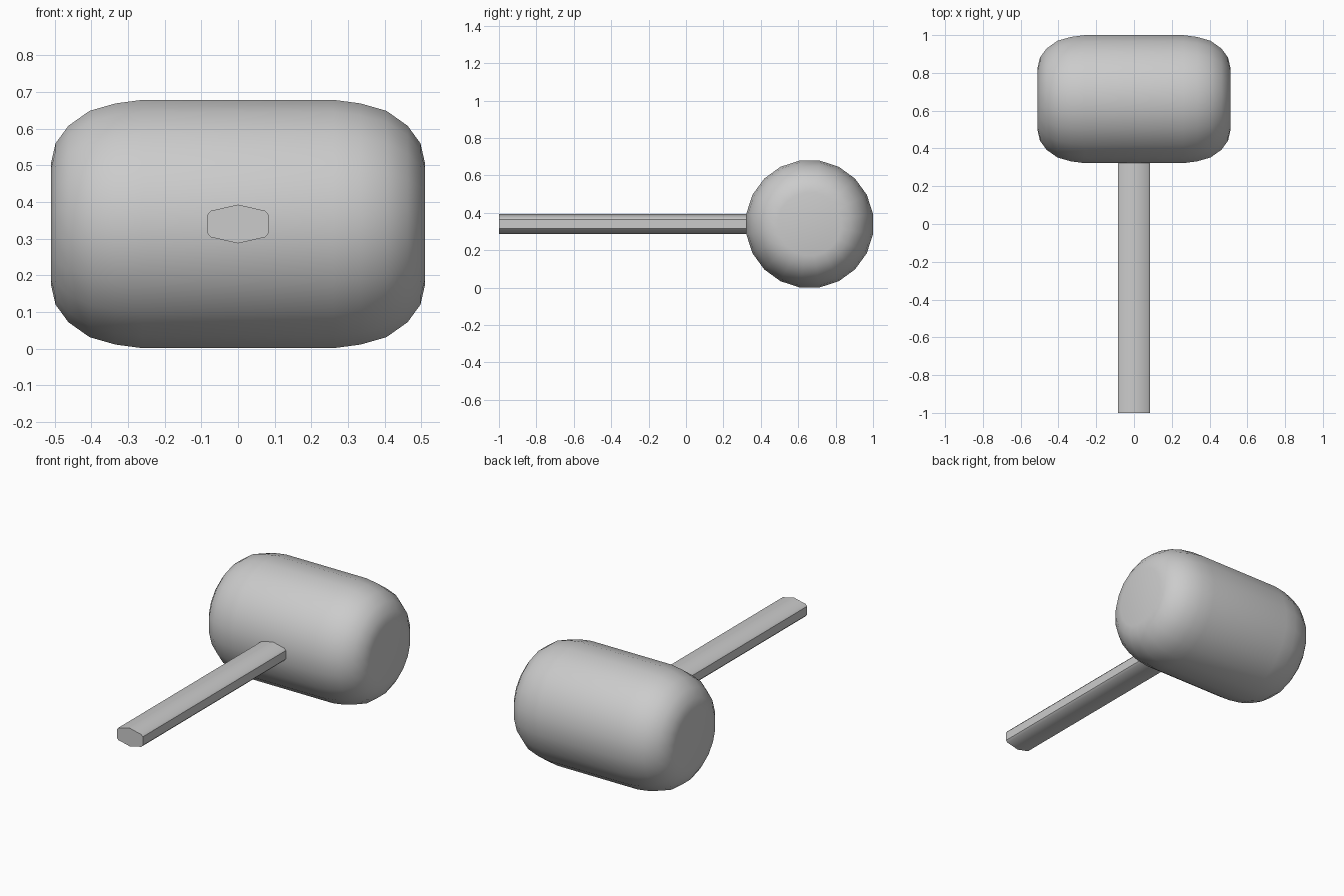
import bpy, bmesh, math
from mathutils import Vector

if "Cube" in bpy.data.objects:
    bpy.data.objects.remove(bpy.data.objects["Cube"])

CY, CZ = 0.661, 0.34   # centre of the head


def finish(name, bm, angle):
    bmesh.ops.recalc_face_normals(bm, faces=bm.faces)
    mesh = bpy.data.meshes.new(name)
    bm.to_mesh(mesh)
    bm.free()
    ob = bpy.data.objects.new(name, mesh)
    bpy.context.collection.objects.link(ob)
    bpy.ops.object.select_all(action='DESELECT')
    ob.select_set(True)
    bpy.context.view_layer.objects.active = ob
    bpy.ops.object.shade_smooth_by_angle(angle=math.radians(angle))
    return ob


def loft(bm, rings):
    # skin a list of closed rings, returning the rows of vertices
    rows = [[bm.verts.new(p) for p in ring] for ring in rings]
    for a, b in zip(rows, rows[1:]):
        n = len(a)
        for i in range(n):
            j = (i + 1) % n
            bm.faces.new((a[i], a[j], b[j], b[i]))
    return rows


# Head: rounded 20-sided barrel along x
SIDES = 20
half = [(0.26, 0.339), (0.335, 0.329), (0.405, 0.309),
        (0.463, 0.268), (0.498, 0.22), (0.51, 0.168)]
profile = [(-x, r) for x, r in reversed(half)] + half


def head_ring(x, flat_radius):
    r = flat_radius / math.cos(math.pi / SIDES)
    angles = [(i + 0.5) * math.tau / SIDES for i in range(SIDES)]
    return [Vector((x, CY + r * math.cos(a), CZ + r * math.sin(a))) for a in angles]


bm = bmesh.new()
rows = loft(bm, [head_ring(x, r) for x, r in profile])
bm.faces.new(rows[0])
bm.faces.new(rows[-1])
finish("mallet_head", bm, 40)

# Handle: flattened hexagon with clipped side corners, running into the head
quarter = [(0.0, 0.053), (0.074, 0.036), (0.084, 0.025)]
right = quarter + [(x, -z) for x, z in reversed(quarter)]
section = right + [(-x, z) for x, z in reversed(right[1:-1])]
bm = bmesh.new()
rows = loft(bm, [[(x, y, CZ + z) for x, z in section] for y in (-1.0, 0.326)])
bm.faces.new(rows[0])
finish("handle", bm, 40)
